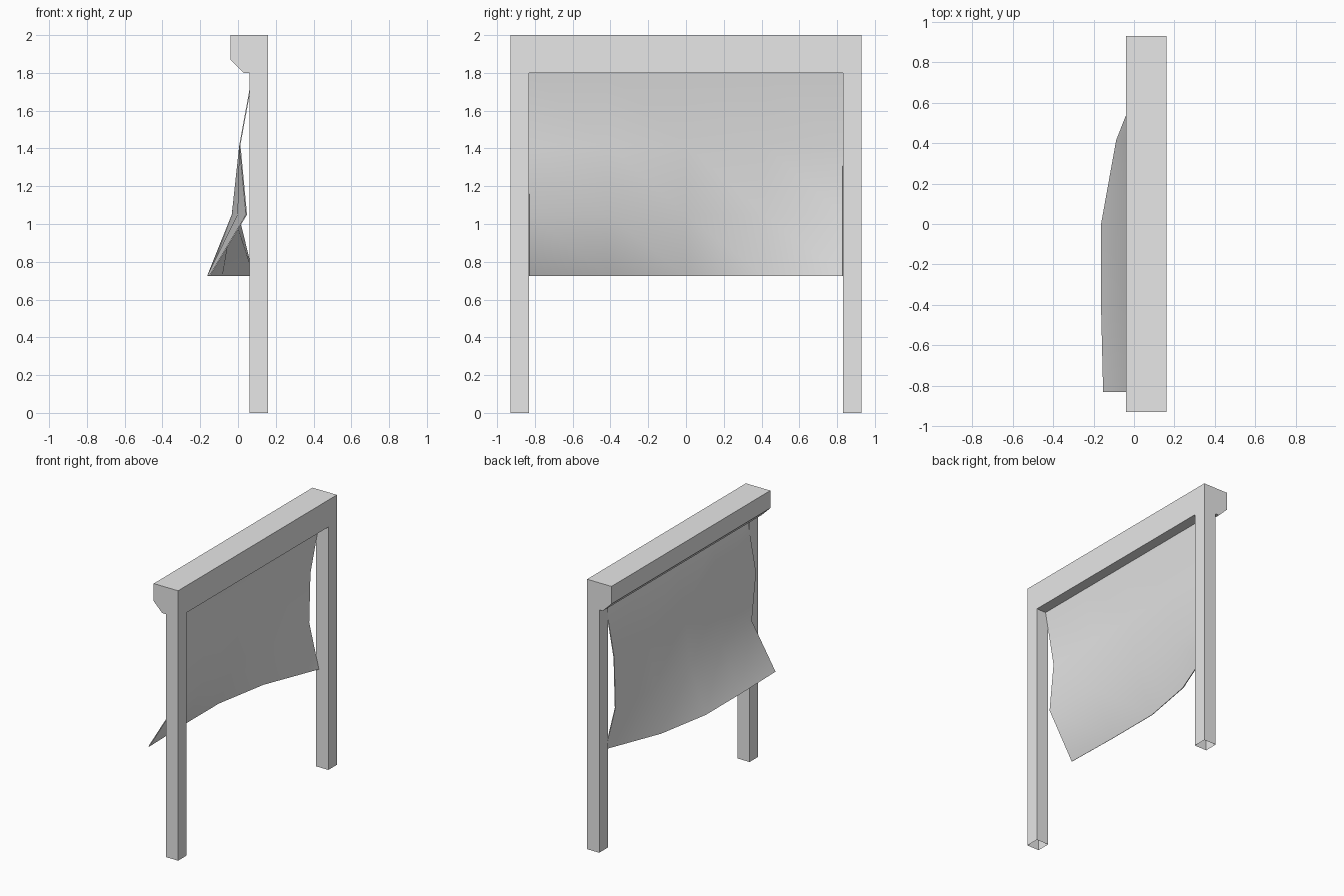
import bpy
import bmesh

cube = bpy.data.objects.get("Cube")
if cube:
    bpy.data.objects.remove(cube, do_unlink=True)

grey = bpy.data.materials.new("plain_grey")
grey.use_nodes = True
colour = (0.8, 0.8, 0.8, 1)
grey.diffuse_color = colour
grey.node_tree.nodes["Principled BSDF"].inputs["Base Color"].default_value = colour

HALF = 0.93      # half length of the frame
INNER = 0.83     # inner side of the posts
BEAM_Z = 1.8     # underside of the beam


def finish(name, bm):
    mesh = bpy.data.meshes.new(name)
    bm.to_mesh(mesh)
    bm.free()
    mesh.materials.append(grey)
    obj = bpy.data.objects.new(name, mesh)
    bpy.context.collection.objects.link(obj)
    return obj


# Top beam: chamfered profile extruded along y
bm = bmesh.new()
profile = [(0.16, BEAM_Z), (0.16, 2), (-0.04, 2), (-0.04, 1.87), (0.03, BEAM_Z)]
end = bm.faces.new([bm.verts.new((x, -HALF, z)) for x, z in profile])
ext = bmesh.ops.extrude_face_region(bm, geom=[end], use_keep_orig=True)
moved = [v for v in ext["geom"] if isinstance(v, bmesh.types.BMVert)]
bmesh.ops.translate(bm, verts=moved, vec=(0, 2 * HALF, 0))
bmesh.ops.recalc_face_normals(bm, faces=bm.faces)
finish("top_beam", bm)

# Square posts, open at both ends
for name, side in (("front_post", -1), ("back_post", 1)):
    bm = bmesh.new()
    bmesh.ops.create_cube(bm, size=1)
    bmesh.ops.scale(bm, vec=(0.1, HALF - INNER, BEAM_Z), verts=bm.verts)
    bmesh.ops.translate(bm, vec=(0.11, side * (HALF + INNER) / 2, BEAM_Z / 2), verts=bm.verts)
    caps = [f for f in bm.faces if abs(f.normal.z) > 0.5]
    bmesh.ops.delete(bm, geom=caps, context="FACES_ONLY")
    finish(name, bm)

# Billowing cloth: x offsets along each row, from the front edge to the back edge
rows = [
    (1.80, [0.08, 0.08, 0.08, 0.08, 0.08]),
    (1.42, [0.01, 0.01, 0.01, 0.01, 0.01]),
    (1.05, [0.045, 0.0, -0.03, -0.025, 0.0]),
    (0.725, [-0.15, -0.16, -0.16, -0.085, 0.08]),
]
bm = bmesh.new()
grid = [[bm.verts.new((x, -INNER + i * INNER / 2, z)) for i, x in enumerate(xs)]
        for z, xs in rows]
for upper, lower in zip(grid, grid[1:]):
    for i in range(len(upper) - 1):
        bm.faces.new((upper[i], lower[i], lower[i + 1], upper[i + 1]))
cloth = finish("hanging_cloth", bm)
solid = cloth.modifiers.new("thickness", "SOLIDIFY")
solid.thickness = 0.006
solid.offset = 0
bpy.ops.object.select_all(action="DESELECT")
cloth.select_set(True)
bpy.context.view_layer.objects.active = cloth
bpy.ops.object.shade_smooth()
bpy.ops.object.modifier_apply(modifier=solid.name)
bpy.ops.object.shade_smooth_by_angle(angle=1.0)
